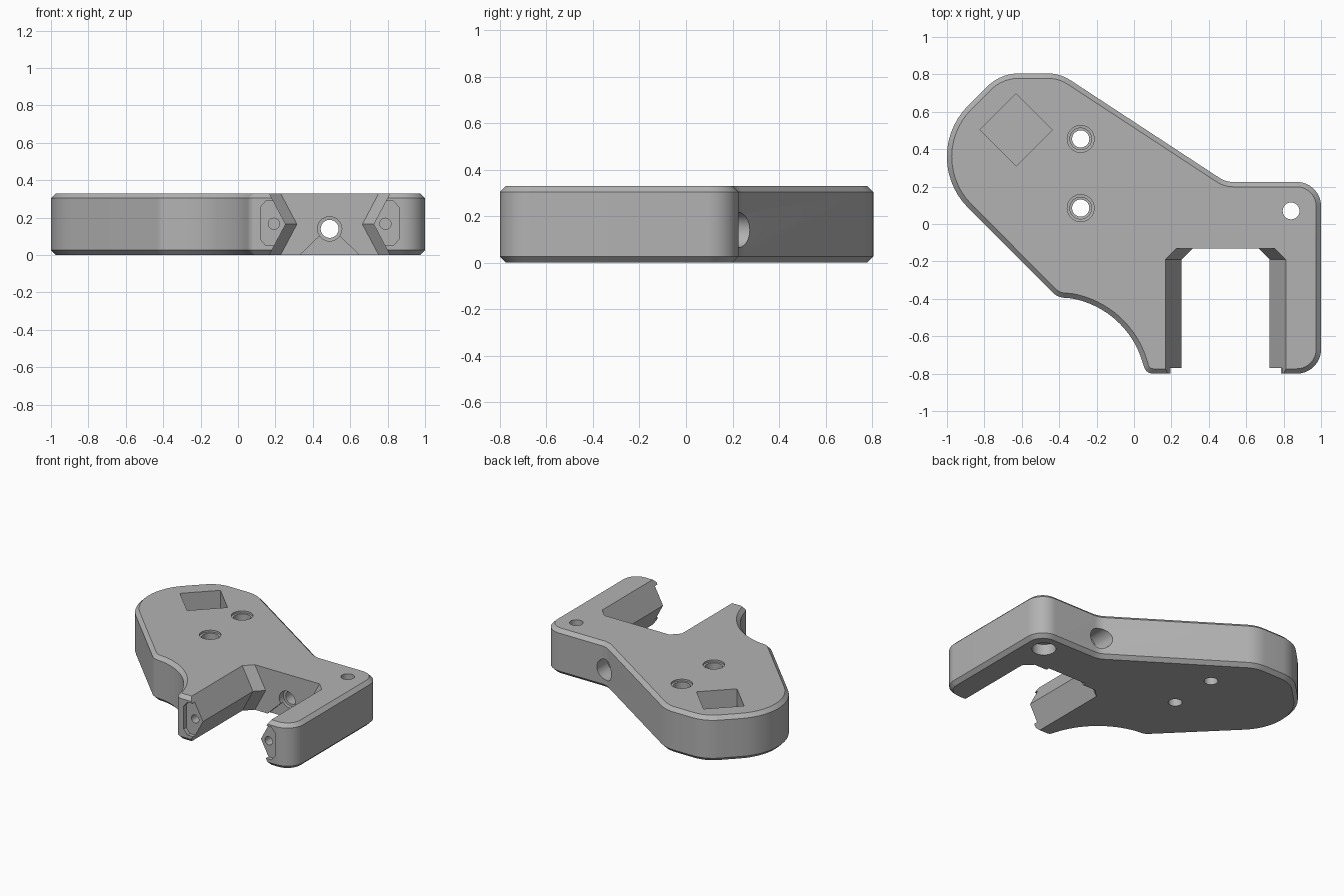
import bpy, bmesh
from math import sin, cos, tan, pi, radians
from mathutils import Vector, Matrix

if "Cube" in bpy.data.objects:
    bpy.data.objects.remove(bpy.data.objects["Cube"], do_unlink=True)

H = 0.33          # plate thickness
MID = H / 2
SLOT_X = 0.49     # slot centre line

grey = bpy.data.materials.new("plain grey")
grey.use_nodes = True
grey.diffuse_color = (0.45, 0.45, 0.45, 1)
grey.node_tree.nodes["Principled BSDF"].inputs["Base Color"].default_value = grey.diffuse_color


def loft(name, rings):
    """Closed solid through rings of equal point count."""
    bm = bmesh.new()
    loops = [[bm.verts.new(p) for p in ring] for ring in rings]
    n = len(loops[0])
    for a, b in zip(loops, loops[1:]):
        for i in range(n):
            j = (i + 1) % n
            bm.faces.new((a[i], a[j], b[j], b[i]))
    bm.faces.new(loops[0][::-1])
    bm.faces.new(loops[-1])
    bmesh.ops.recalc_face_normals(bm, faces=bm.faces)
    mesh = bpy.data.meshes.new(name)
    bm.to_mesh(mesh)
    bm.free()
    mesh.materials.append(grey)
    obj = bpy.data.objects.new(name, mesh)
    bpy.context.collection.objects.link(obj)
    return obj


def fillet(corners, step=radians(6)):
    """Polygon from (x, y, radius) corners, rounding those with a radius."""
    out = []
    for i, (x, y, r) in enumerate(corners):
        p = Vector((x, y))
        if not r:
            out.append(p)
            continue
        a = (Vector(corners[i - 1][:2]) - p).normalized()
        b = (Vector(corners[(i + 1) % len(corners)][:2]) - p).normalized()
        half = a.angle(b) / 2
        centre = p + (a + b).normalized() * r / sin(half)
        start = p + a * r / tan(half) - centre
        turn = pi - 2 * half
        if a.x * b.y - a.y * b.x > 0:
            turn = -turn
        count = max(3, int(abs(turn) / step))
        for k in range(count + 1):
            out.append(centre + Matrix.Rotation(turn * k / count, 2) @ start)
    return out


def inset(poly, d):
    """Offset a counter-clockwise polygon inward."""
    out = []
    for i, p in enumerate(poly):
        e1 = (p - poly[i - 1]).normalized()
        e2 = (poly[(i + 1) % len(poly)] - p).normalized()
        n = Vector((-e1.y - e2.y, e1.x + e2.x)).normalized()
        out.append(p + n * d / n.dot(Vector((-e1.y, e1.x))))
    return out


def at(poly, z):
    return [(x, y, z) for x, y in poly]


def round_cutter(x, other, stages, axis="z", sides=40):
    """Turned cutter: stages are (position along axis, radius)."""
    rings = []
    for t, r in stages:
        ring = []
        for k in range(sides):
            u, v = r * cos(2 * pi * k / sides), r * sin(2 * pi * k / sides)
            ring.append((x + u, other + v, t) if axis == "z" else (x + u, t, other + v))
        rings.append(ring)
    return loft("round_cutter", rings)


def prism_y(points, y0, y1):
    return loft("pocket_cutter", [[(x, y, z) for x, z in points] for y in (y0, y1)])


def cut(body, tool):
    mod = body.modifiers.new("cut", "BOOLEAN")
    mod.operation = "DIFFERENCE"
    mod.solver = "EXACT"
    mod.object = tool
    bpy.context.view_layer.objects.active = body
    bpy.ops.object.modifier_apply(modifier=mod.name)
    bpy.data.objects.remove(tool, do_unlink=True)


# Plate outline, counter-clockwise, with the concave finger curve
curve = [(-0.42 + 0.485 * cos(radians(a)), -0.875 + 0.485 * sin(radians(a)), 0)
         for a in range(20, 82, 4)]
corners = [(1, -0.8, 0.13), (1, 0.225, 0.13), (0.49, 0.225, 0.13),
           (-0.395, 0.805, 0.22), (-0.715, 0.805, 0.24), (-1.16, 0.36, 0.386),
           (-0.41, -0.392, 0.1)] + curve[::-1] + [(0.065, -0.8, 0.05)]
outline = fillet(corners)
C = 0.026
small = inset(outline, C)
body = loft("clamp_plate", [at(small, 0), at(outline, C), at(outline, H - C), at(small, H)])


# Slot with V-shaped ridges along both sides
def slot_ring(z):
    w = 0.235 + 0.53 * abs(z - MID)
    half = [(w, -1), (w, -0.19), (w - 0.06, -0.13)]
    return [(SLOT_X + x, y, z) for x, y in half] + [(SLOT_X - x, y, z) for x, y in half[::-1]]


cut(body, loft("slot_cutter", [slot_ring(z) for z in (-0.05, MID, H + 0.05)]))

# Chamfered pockets and pin holes in the arm ends
for s in (-1, 1):
    pocket = [(0.2, 0.05), (0.34, 0.05), (0.37, 0.085), (0.37, 0.255), (0.34, 0.29), (0.2, 0.29)]
    cut(body, prism_y([(SLOT_X + s * x, z) for x, z in pocket], -0.9, -0.77))
    cut(body, round_cutter(SLOT_X + s * 0.298, 0.167, [(-0.9, 0.03), (-0.6, 0.03)], "y", 24))

# Relief under the bolt hole in the slot's back wall
relief = [(-0.18, -0.02), (0.18, -0.02), (0.04, 0.115), (-0.04, 0.115)]
cut(body, prism_y([(SLOT_X + x, z) for x, z in relief], -0.2, -0.105))

# Bolt hole running back through the plate, widened at both ends
cut(body, round_cutter(SLOT_X, 0.14, [(-0.2, 0.065), (-0.08, 0.065), (-0.08 + 0.001, 0.048),
                                      (0.1, 0.048), (0.101, 0.075), (0.5, 0.075)], "y"))

# Counterbored screw holes
for y in (0.455, 0.085):
    cut(body, round_cutter(-0.285, y, [(-0.1, 0.046), (0.15, 0.046), (0.151, 0.058),
                                       (H - 0.015, 0.058), (H - 0.014, 0.072), (H + 0.1, 0.072)]))

# Corner hole, wider underneath
cut(body, round_cutter(0.84, 0.07, [(-0.1, 0.08), (0.08, 0.08), (0.081, 0.045), (H + 0.1, 0.045)]))

# Diamond pocket in the head
diamond = [(-0.63 + 0.193 * cos(k * pi / 2), 0.503 + 0.193 * sin(k * pi / 2)) for k in range(4)]
cut(body, loft("diamond_cutter", [at(diamond, 0.09), at(diamond, H + 0.1)]))

# Shading
bpy.ops.object.select_all(action="DESELECT")
body.select_set(True)
bpy.context.view_layer.objects.active = body
bpy.ops.object.shade_smooth_by_angle(angle=radians(25))
